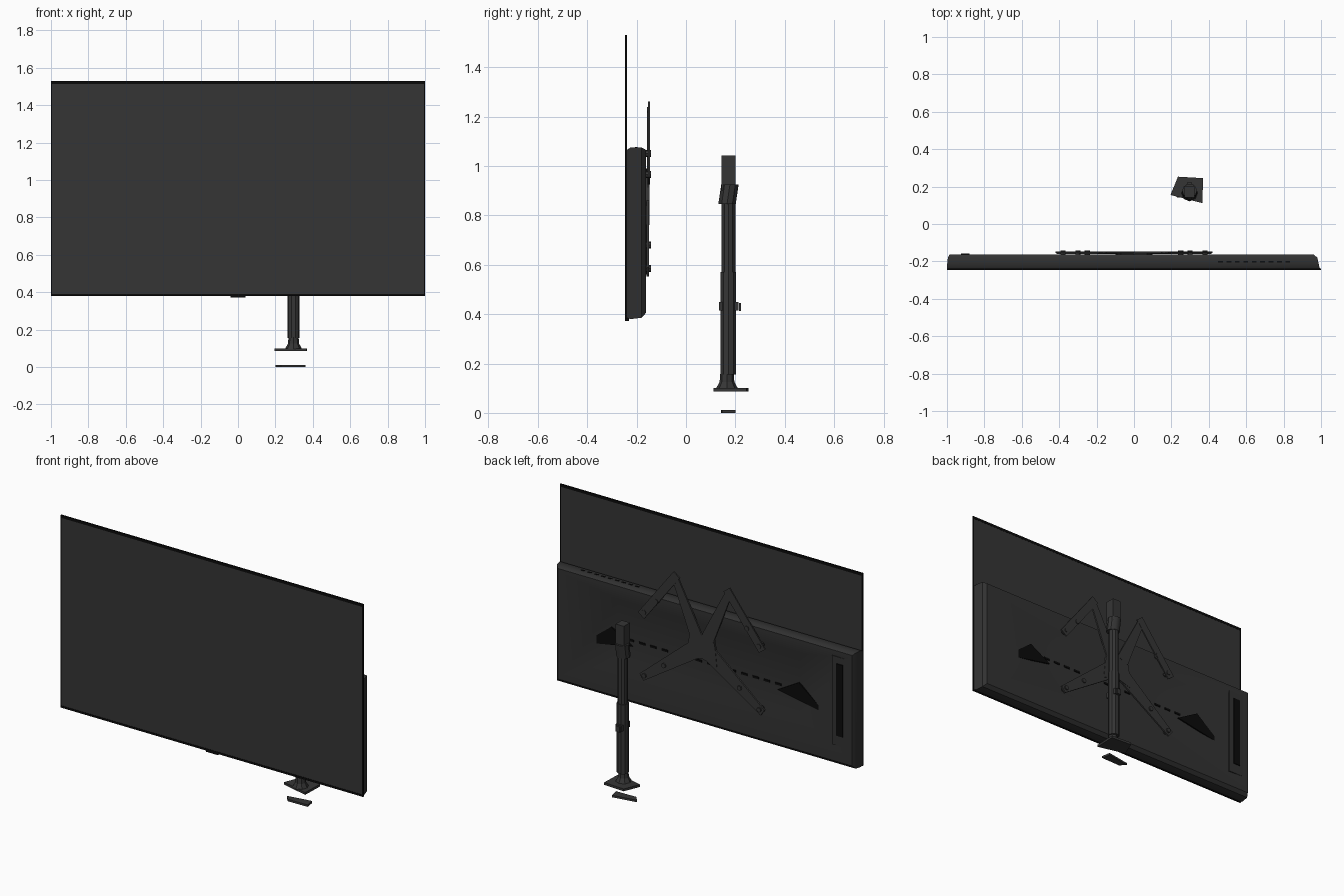
import bpy, bmesh, math
from mathutils import Matrix, Vector

if "Cube" in bpy.data.objects:
    bpy.data.objects.remove(bpy.data.objects["Cube"], do_unlink=True)


def material(name, value):
    m = bpy.data.materials.new(name)
    m.use_nodes = True
    col = (value, value, value, 1)
    m.diffuse_color = col
    m.node_tree.nodes["Principled BSDF"].inputs["Base Color"].default_value = col
    return m


GREY = material("charcoal grey", 0.036)
CASE = material("case grey", 0.032)
BLACK = material("bezel black", 0.003)


def finish(name, bm, mat, smooth=False):
    bmesh.ops.recalc_face_normals(bm, faces=bm.faces)
    me = bpy.data.meshes.new(name)
    bm.to_mesh(me)
    bm.free()
    me.materials.append(mat)
    ob = bpy.data.objects.new(name, me)
    bpy.context.scene.collection.objects.link(ob)
    if smooth:
        bpy.ops.object.select_all(action="DESELECT")
        ob.select_set(True)
        bpy.context.view_layer.objects.active = ob
        bpy.ops.object.shade_smooth_by_angle(angle=math.radians(35))
    return ob


def loft(name, rings, mat, smooth=False):
    """Join equal-length rings of points and cap both ends."""
    bm = bmesh.new()
    rows = [[bm.verts.new(p) for p in r] for r in rings]
    n = len(rows[0])
    for a, b in zip(rows, rows[1:]):
        for i in range(n):
            j = (i + 1) % n
            bm.faces.new((a[i], a[j], b[j], b[i]))
    bm.faces.new(rows[0])
    bm.faces.new(rows[-1])
    return finish(name, bm, mat, smooth)


def box(name, x, y, z, mat):
    ring = lambda k: [(x[0], y[0], k), (x[1], y[0], k), (x[1], y[1], k), (x[0], y[1], k)]
    return loft(name, [ring(z[0]), ring(z[1])], mat)


def plate_xz(name, pts, y0, y1, mat):
    return loft(name, [[(x, y, z) for x, z in pts] for y in (y0, y1)], mat)


def bar_xz(name, p, q, w0, w1, y0, y1, mat):
    """Tapered bar between two points, parallel to the screen."""
    p, q = Vector(p), Vector(q)
    d = (q - p).normalized()
    s = Vector((-d.y, d.x))
    return plate_xz(name, [p + s * w0 / 2, q + s * w1 / 2, q - s * w1 / 2, p - s * w0 / 2], y0, y1, mat)


def tube(name, cx, cy, profile, mat, sides=10, smooth=True):
    """Upright turned part from (radius, height) pairs."""
    rings = [[(cx + r * math.cos(math.tau * i / sides), cy + r * math.sin(math.tau * i / sides), z)
              for i in range(sides)] for r, z in profile]
    return loft(name, rings, mat, smooth)


# Thin display panel with black edge strips
box("display_panel", (-0.995, 0.995), (-0.245, -0.24), (0.385, 1.525), GREY)
for name, x, z in (("bezel_top", (-1, 1), (1.514, 1.53)), ("bezel_bottom", (-1, 1), (0.38, 0.392)),
                   ("bezel_right", (-1, -0.994), (0.38, 1.53)), ("bezel_left", (0.994, 1), (0.38, 1.53))):
    box(name, x, (-0.247, -0.239), z, BLACK)
box("sensor_tab", (-0.04, 0.04), (-0.247, -0.23), (0.373, 0.384), BLACK)


# Rear housing with a shallow dished back
def rect(x0, x1, z0, z1, y):
    return [(x0, y, z0), (x1, y, z0), (x1, y, z1), (x0, y, z1)]


loft("rear_housing", [
    rect(-1, 0.995, 0.385, 1.065, -0.24),
    rect(-1, 0.99, 0.38, 1.075, -0.225),
    rect(-0.995, 0.98, 0.385, 1.075, -0.18),
    rect(-0.985, 0.96, 0.405, 1.065, -0.162),
    rect(-0.96, 0.93, 0.44, 1.045, -0.162),
    rect(-0.62, 0.58, 0.6, 0.97, -0.188)], CASE, True)

# Raised column and covers on the back
box("connector_column", (-0.96, -0.85), (-0.18, -0.163), (0.5, 1.03), CASE)
box("connector_recess", (-0.925, -0.88), (-0.165, -0.158), (0.56, 0.99), BLACK)
for s in (-1, 1):
    plate_xz("speaker_grille", [(s * 0.48, 0.72), (s * 0.8, 0.66), (s * 0.62, 0.8)], -0.186, -0.178, BLACK)
for i in range(14):
    x = -0.5 + i * 0.075
    box("rear_vent", (x, x + 0.04), (-0.19, -0.183), (0.745, 0.757), BLACK)
for i in range(9):
    x = 0.45 + i * 0.045
    box("top_vent", (x, x + 0.025), (-0.206, -0.197), (1.07, 1.077), BLACK)

# Spider bracket: hub, legs and folded upper arms
plate_xz("bracket_hub", [(-0.1, 0.76), (0, 0.79), (0.1, 0.76), (0.09, 0.86),
                         (0.07, 0.97), (0, 0.93), (-0.07, 0.97), (-0.09, 0.86)], -0.162, -0.148, GREY)
box("bracket_spacer", (-0.06, 0.06), (-0.19, -0.16), (0.8, 0.92), GREY)
for s in (-1, 1):
    bar_xz("lower_leg", (s * 0.06, 0.82), (s * 0.4, 0.57), 0.1, 0.045, -0.16, -0.15, GREY)
    bar_xz("upper_arm", (s * 0.04, 0.92), (s * 0.18, 1.23), 0.08, 0.04, -0.157, -0.147, GREY)
    bar_xz("outer_arm", (s * 0.165, 1.245), (s * 0.4, 0.94), 0.05, 0.05, -0.154, -0.146, GREY)
    for x, z in ((0.38, 0.585), (0.38, 0.965), (0.25, 0.68), (0.3, 1.05)):
        bm = bmesh.new()
        turn = Matrix.Translation((s * x, -0.16, z)) @ Matrix.Rotation(math.pi / 2, 4, "X")
        bmesh.ops.create_cone(bm, cap_ends=True, segments=8, radius1=0.014, radius2=0.014,
                              depth=0.036, matrix=turn)
        finish("bracket_bolt", bm, GREY)

# Desk pole
PX, PY = 0.297, 0.172
tube("lower_pole", PX, PY, [(0.033, 0.155), (0.033, 0.57)], GREY)
tube("upper_pole", PX, PY, [(0.029, 0.56), (0.029, 0.88)], GREY)
box("pole_top", (PX - 0.027, PX + 0.027), (PY - 0.029, PY + 0.029), (0.9, 1.042), GREY)
tube("pole_foot", PX, PY - 0.006, [(0.045, 0.098), (0.03, 0.125), (0.027, 0.16)], GREY, 8, False)

# Sloping collar near the top
loft("pole_collar", [[(PX + 0.04 * math.cos(math.tau * i / 10), PY + o + 0.037 * math.sin(math.tau * i / 10), z)
                      for i in range(10)] for o, z in ((-0.006, 0.845), (0.006, 0.925))], GREY, True)

# Cable clip
box("cable_clip", (PX - 0.02, PX + 0.02), (0.133, 0.212), (0.415, 0.45), GREY)
box("clip_tab", (PX - 0.014, PX + 0.014), (0.214, 0.222), (0.412, 0.445), GREY)

# Base plate and the separate clamp plate beneath it
corners = [(0.195, 0.155), (0.365, 0.112), (0.37, 0.245), (0.235, 0.253)]
loft("base_plate", [[(x, y, z) for x, y in corners] for z in (0.086, 0.1)], GREY)
clamp = [(0.2, 0.175), (0.23, 0.142), (0.36, 0.145), (0.35, 0.2)]
loft("clamp_plate", [[(x, y, z) for x, y in clamp] for z in (0, 0.012)], GREY)
